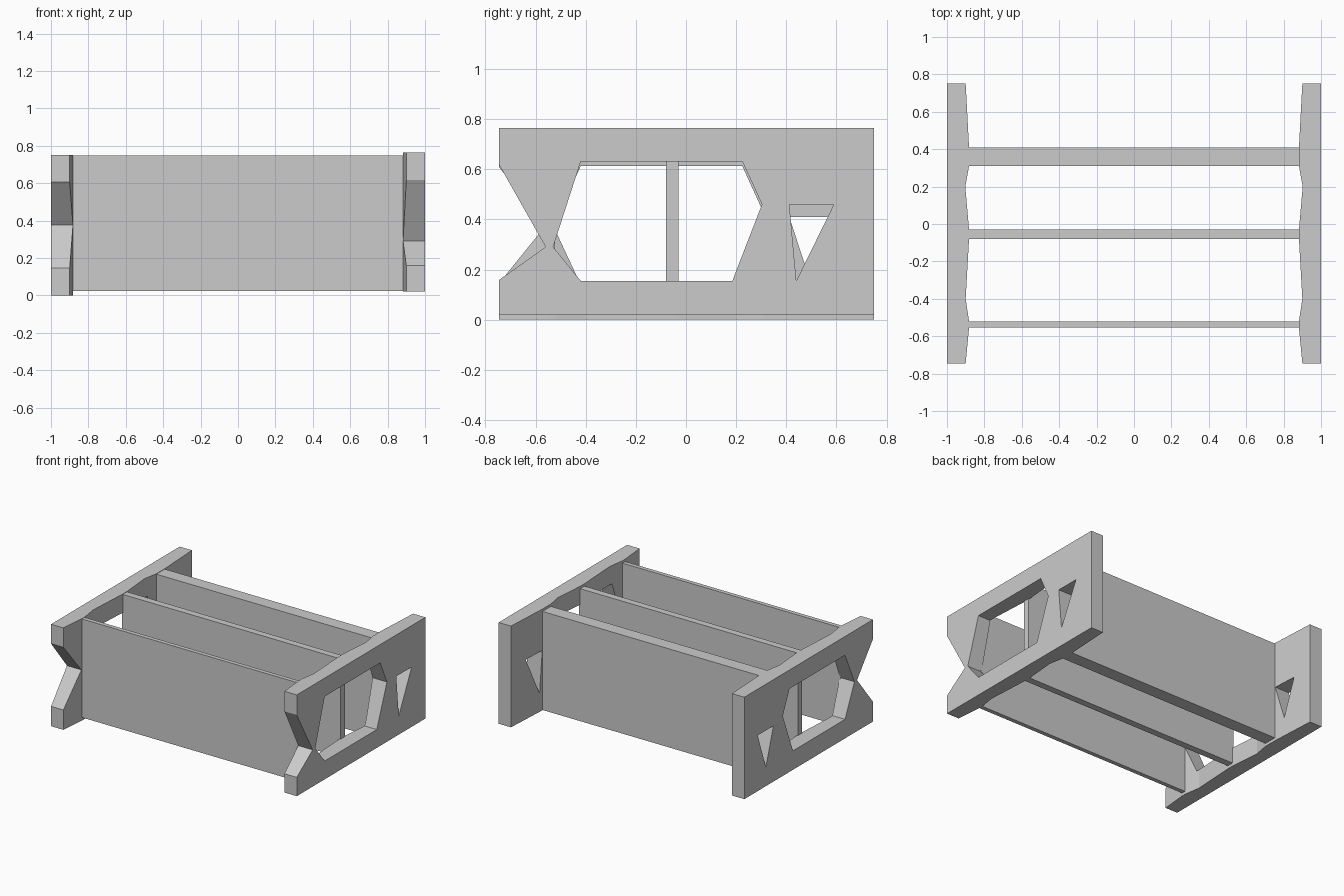
import bpy, bmesh
from mathutils import Vector

cube = bpy.data.objects.get("Cube")
if cube:
    bpy.data.objects.remove(cube, do_unlink=True)

grey = bpy.data.materials.new("plain grey")
grey.use_nodes = True
grey.diffuse_color = (0.6, 0.6, 0.6, 1)
grey.node_tree.nodes["Principled BSDF"].inputs["Base Color"].default_value = (0.6, 0.6, 0.6, 1)


def prism(name, points, depth):
    """Extrude a flat outline along the depth vector."""
    bm = bmesh.new()
    face = bm.faces.new([bm.verts.new(p) for p in points])
    grown = bmesh.ops.extrude_face_region(bm, geom=[face])["geom"]
    moved = [v for v in grown if isinstance(v, bmesh.types.BMVert)]
    bmesh.ops.translate(bm, verts=moved, vec=Vector(depth))
    bmesh.ops.recalc_face_normals(bm, faces=bm.faces)
    mesh = bpy.data.meshes.new(name)
    bm.to_mesh(mesh)
    bm.free()
    mesh.materials.append(grey)
    obj = bpy.data.objects.new(name, mesh)
    bpy.context.collection.objects.link(obj)
    return obj


def cut(target, outline, side):
    """Cut a y-z outline right through an end plate."""
    cutter = prism("cutter", [(side * 0.8, y, z) for y, z in outline], (side * 0.3, 0, 0))
    cutter.hide_render = True
    mod = target.modifiers.new("opening", "BOOLEAN")
    mod.operation = "DIFFERENCE"
    mod.solver = "EXACT"
    mod.object = cutter
    bpy.context.view_layer.objects.active = target
    bpy.ops.object.modifier_apply(modifier=mod.name)
    bpy.data.objects.remove(cutter, do_unlink=True)


# Inner edge of an end plate, thicker where each panel joins it
inner = [(0.9, -0.745), (0.882, -0.555), (0.882, -0.52), (0.9, -0.4),
         (0.882, -0.08), (0.882, -0.03), (0.902, 0.2), (0.882, 0.31),
         (0.882, 0.41), (0.9, 0.75)]


def end_plate(name, side, bottom, top, window, triangle, notch):
    outline = [(1, 0.75), (1, -0.745)] + inner
    plate = prism(name, [(side * x, y, bottom) for x, y in outline], (0, 0, top - bottom))
    for opening in (window, triangle, notch):
        cut(plate, opening, side)


# Left end plate
end_plate("left_end_plate", 1, 0.02, 0.765,
          [(-0.42, 0.63), (-0.53, 0.29), (-0.42, 0.155),
           (0.185, 0.155), (0.303, 0.46), (0.225, 0.63)],
          [(0.412, 0.46), (0.59, 0.46), (0.44, 0.155)],
          [(-0.85, 0.803), (-0.56, 0.29), (-0.85, 0.084)])

# Right end plate
end_plate("right_end_plate", -1, 0, 0.75,
          [(-0.42, 0.612), (-0.53, 0.375), (-0.42, 0.14),
           (0.185, 0.14), (0.303, 0.44), (0.225, 0.612)],
          [(0.412, 0.41), (0.595, 0.41), (0.5, 0.14)],
          [(-0.85, 0.739), (-0.56, 0.375), (-0.85, 0.016)])

# Three upright panels between the plates
for name, y0, y1 in (("front_panel", -0.553, -0.522),
                     ("middle_panel", -0.08, -0.03),
                     ("back_panel", 0.31, 0.408)):
    corners = [(-0.89, y0, 0.022), (0.89, y0, 0.022), (0.89, y1, 0.022), (-0.89, y1, 0.022)]
    prism(name, corners, (0, 0, 0.725))
